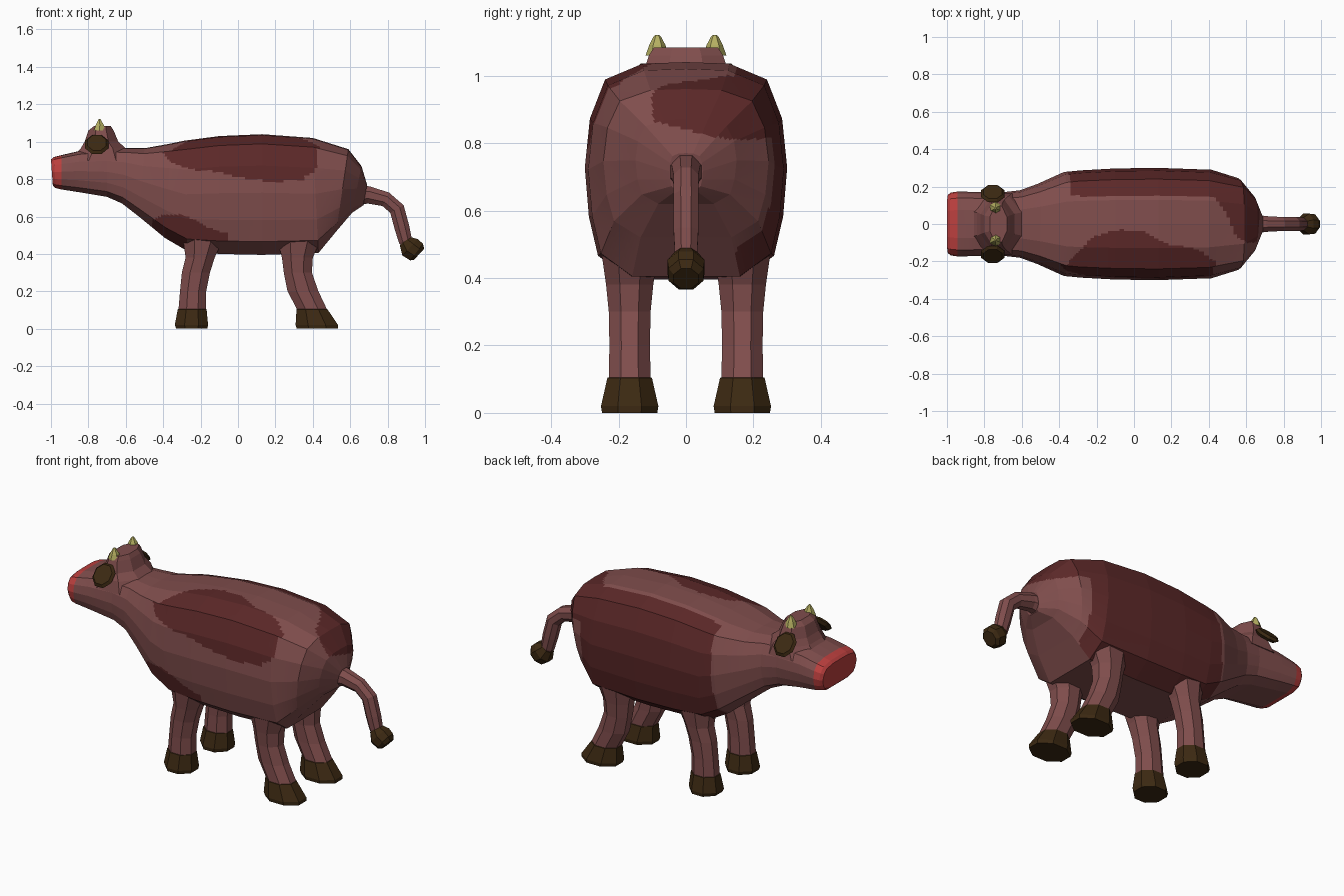
import bpy, bmesh, math
from mathutils import Vector

if "Cube" in bpy.data.objects:
    bpy.data.objects.remove(bpy.data.objects["Cube"])


def mat(name, r, g, b):
    m = bpy.data.materials.new(name)
    m.diffuse_color = (r, g, b, 1)
    m.use_nodes = True
    m.node_tree.nodes["Principled BSDF"].inputs["Base Color"].default_value = m.diffuse_color
    return m


HIDE = mat("brown hide", 0.215, 0.075, 0.073)
SPOT = mat("dark maroon spots", 0.105, 0.021, 0.021)
HOOF = mat("dark brown", 0.045, 0.022, 0.006)
HORN = mat("pale horn", 0.46, 0.43, 0.12)
NOSE = mat("pink muzzle", 0.50, 0.050, 0.048)


def loft(name, rings, mats, rule=None, cuts=0):
    """Skin a list of equal rings, cap both ends, colour faces by rule."""
    bm = bmesh.new()
    vs = [[bm.verts.new(p) for p in r] for r in rings]
    n = len(rings[0])
    for a, b in zip(vs, vs[1:]):
        for i in range(n):
            j = (i + 1) % n
            bm.faces.new((a[i], a[j], b[j], b[i]))
    if cuts:
        bmesh.ops.subdivide_edges(bm, edges=bm.edges[:], cuts=cuts, use_grid_fill=True)
    bmesh.ops.holes_fill(bm, edges=[e for e in bm.edges if e.is_boundary], sides=0)
    bmesh.ops.recalc_face_normals(bm, faces=bm.faces[:])
    if rule:
        for f in bm.faces:
            f.material_index = rule(f.calc_center_median(), f.normal)
    me = bpy.data.meshes.new(name)
    bm.to_mesh(me)
    bm.free()
    for m in mats:
        me.materials.append(m)
    ob = bpy.data.objects.new(name, me)
    bpy.context.collection.objects.link(ob)
    return ob


def ring(c, u, v, n=8, turn=0.5):
    """Polygon ring about c with half-axes u and v."""
    c, u, v = Vector(c), Vector(u), Vector(v)
    k = 1 / math.cos(math.pi / n) if turn else 1
    out = []
    for i in range(n):
        a = 2 * math.pi * (i + turn) / n
        out.append(c + u * k * math.cos(a) + v * k * math.sin(a))
    return out


def inside(x, y, poly):
    hit = False
    for (x1, y1), (x2, y2) in zip(poly, poly[1:] + poly[:1]):
        if (y1 > y) != (y2 > y) and x < (x2 - x1) * (y - y1) / (y2 - y1) + x1:
            hit = not hit
    return hit


# Body: half profile (width, height fractions) swept along x
HALF = [(0, 1), (.43, .985), (.8, .84), (.95, .48), (1, .03), (.96, -.42),
        (.87, -.78), (.55, -1), (0, -1)]
PROFILE = HALF + [(-w, h) for w, h in HALF[-2:0:-1]]
# x at top, x at bottom, z top, z bottom, half width
SECTIONS = [(-1, -.99, .905, .765, .155), (-.985, -.975, .918, .752, .168),
            (-.945, -.945, .928, .745, .173), (-.85, -.85, .95, .73, .172),
            (-.70, -.70, .965, .705, .17), (-.60, -.62, .967, .67, .18),
            (-.50, -.53, .965, .60, .215), (-.36, -.39, .99, .485, .278),
            (-.29, -.27, 1.005, .415, .287), (-.10, -.10, 1.03, .40, .297),
            (.13, .13, 1.04, .395, .30), (.40, .43, 1.02, .405, .29),
            (.59, .525, .96, .52, .245), (.66, .61, .87, .62, .15),
            (.69, .67, .77, .66, .05)]
SIDE = [(-.41, .95), (-.36, .89), (-.25, .85), (-.12, .84), (0, .81), (.2, .785),
        (.35, .80), (.42, .86), (.43, 1.1), (-.41, 1.1)]
BACK = [(-.36, -.32), (-.35, -.2), (-.22, -.07), (-.08, -.03), (.05, -.045),
        (.2, -.11), (.35, -.14), (.43, -.2), (.43, -.32)]
LOW = [(-.45, .58), (-.4, .61), (-.3, .61), (-.22, .58), (-.15, .535), (-.05, .51),
       (-.05, .46), (-.15, .43), (-.3, .40), (-.5, .4)]
RUMP = [(.3, .25), (.35, .2), (.42, .15), (.5, .05), (.55, -.07), (.6, -.1),
        (.8, -.09), (.8, .4), (.3, .4)]


def body_colour(c, n):
    x, y, z = c
    if x < -.945:
        return 2
    if z > .84 - .03 * math.sin(9 * y) and inside(x, y, RUMP):
        return 1
    if y > .15 and n.y > .3 and -.36 + .08 * (z - .7) < x < .5:
        return 1
    if y < 0 and n.z > .6:
        return int(inside(x, y, BACK))
    if y < 0 and n.z > -.8 and (inside(x, z, SIDE) or inside(x, z, LOW)):
        return 1
    return 0


rings = []
for xt, xb, zt, zb, w in SECTIONS:
    rings.append([(xb + (xt - xb) * (h + 1) / 2, w * s, zb + (zt - zb) * (h + 1) / 2)
                  for s, h in PROFILE])
loft("body", rings, [HIDE, SPOT, NOSE], body_colour, cuts=9)


# Poll: raised top of the head, stacked rings (z, x0, x1, half width)
def stack(levels, y=0, n=8):
    return [ring(((a + b) / 2, y, z), ((b - a) / 2, 0, 0), (0, w, 0), n)
            for z, a, b, w in levels]


loft("head_top", stack([(.90, -.90, -.55, .165), (.965, -.84, -.60, .15),
                        (1.0, -.82, -.64, .13), (1.06, -.80, -.665, .11),
                        (1.083, -.77, -.68, .095)]), [HIDE])

FRONT = [(.52, -.30, -.06, .09), (.38, -.28, -.125, .07), (.30, -.30, -.15, .062),
         (.20, -.31, -.17, .06), (.105, -.318, -.17, .062), (.104, -.322, -.168, .066),
         (.02, -.338, -.16, .085), (0, -.33, -.165, .082)]
REAR = [(.52, .20, .46, .09), (.38, .235, .40, .07), (.30, .245, .395, .062),
        (.20, .265, .43, .06), (.105, .315, .475, .062), (.104, .313, .478, .066),
        (.02, .308, .535, .085), (0, .315, .535, .082)]

for side, s in (("right", -1), ("left", 1)):
    # Legs with dark hooves
    for part, levels in (("front_leg", FRONT), ("rear_leg", REAR)):
        loft(f"{part}_{side}", stack(levels, s * .167), [HIDE, HOOF],
             lambda c, n: int(c.z < .1045))
    # Drooping disc ears
    nrm = Vector((0, s * .74, .67))
    across = Vector((0, s * .67, -.74))
    mid = Vector((-.755, s * .162, .985))
    loft(f"ear_{side}", [ring(mid + nrm * d, (r, 0, 0), across * r * 1.1)
                         for d, r in ((-.016, .045), (0, .062), (.014, .05))], [HOOF])
    # Horns
    loft(f"horn_{side}", stack([(1.06, -.77, -.71, .03), (1.09, -.76, -.718, .021),
                                (1.115, -.748, -.732, .01), (1.121, -.744, -.736, .004)],
                               s * .085, 6), [HORN])


# Tail and tuft: rings square to a path (x, z, radius)
def tube(path):
    out = []
    for i, (x, z, r) in enumerate(path):
        p, q = path[max(i - 1, 0)], path[min(i + 1, len(path) - 1)]
        t = Vector((q[0] - p[0], 0, q[1] - p[1])).normalized()
        out.append(ring((x, 0, z), (-t.z * r, 0, t.x * r), (0, r * .92, 0)))
    return out


loft("tail", tube([(.62, .715, .06), (.70, .715, .046), (.79, .692, .04),
                   (.85, .64, .041), (.877, .54, .04), (.895, .47, .036),
                   (.915, .44, .03)]), [HIDE])
loft("tail_tuft", tube([(.893, .468, .036), (.92, .435, .06), (.955, .41, .056),
                        (.968, .398, .04)]), [HOOF])
